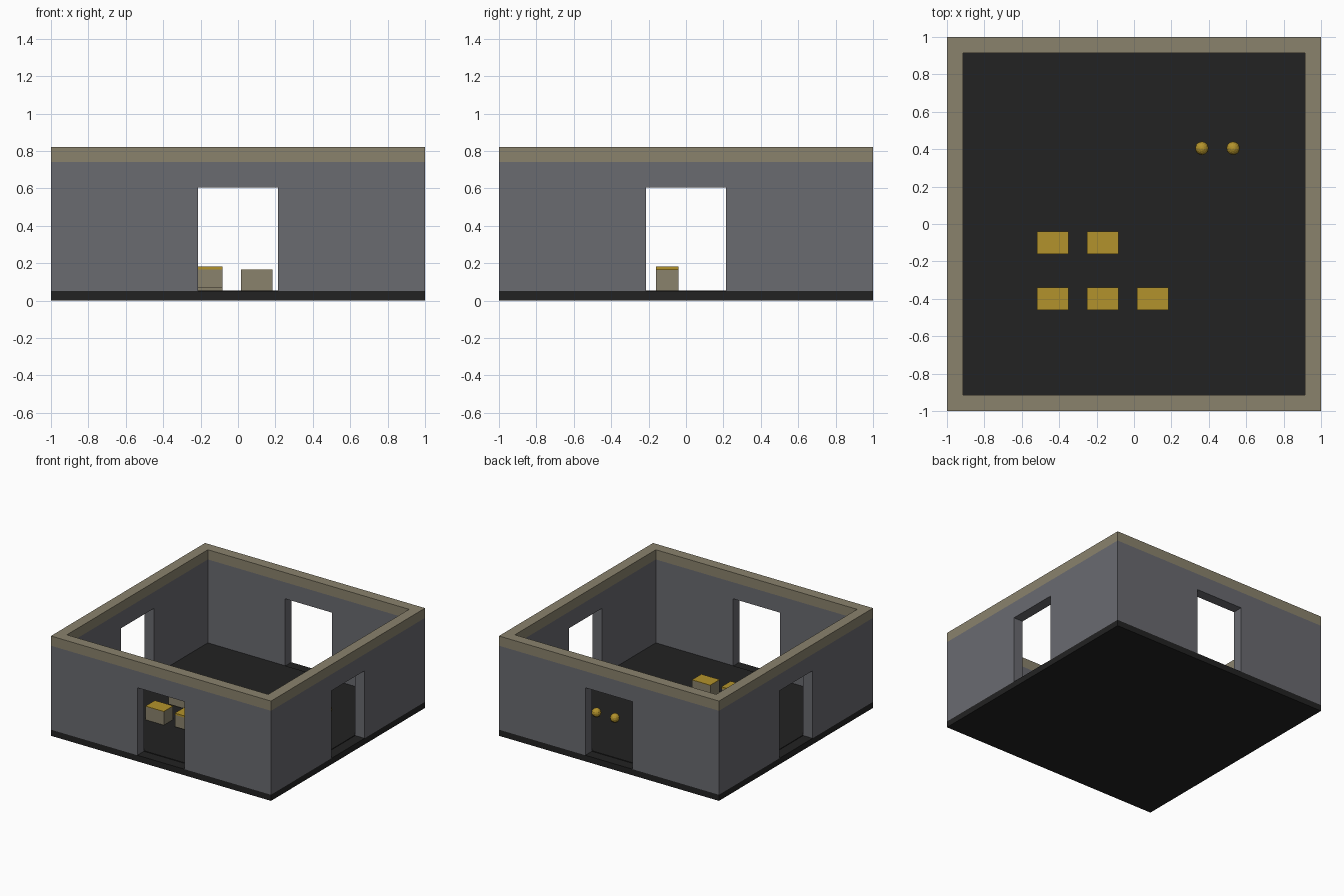
import bpy, bmesh, math
from mathutils import Matrix, Vector

if "Cube" in bpy.data.objects:
    bpy.data.objects.remove(bpy.data.objects["Cube"])


def material(name, rgb):
    m = bpy.data.materials.new(name)
    m.diffuse_color = (*rgb, 1)
    m.use_nodes = True
    m.node_tree.nodes["Principled BSDF"].inputs["Base Color"].default_value = m.diffuse_color
    return m


DARK = material("dark floor", (0.016, 0.016, 0.016))
WALL = material("grey wall", (0.143, 0.145, 0.163))
TAN = material("tan trim", (0.255, 0.225, 0.152))
GOLD = material("gold", (0.45, 0.29, 0.025))

T = 0.085      # wall thickness
FLOOR = 0.055  # inner floor height


def finish(name, bm, mat):
    bmesh.ops.recalc_face_normals(bm, faces=bm.faces[:])
    me = bpy.data.meshes.new(name)
    bm.to_mesh(me)
    bm.free()
    me.materials.append(mat)
    ob = bpy.data.objects.new(name, me)
    bpy.context.collection.objects.link(ob)
    return ob


def box(name, cx, cy, sx, sy, z0, z1, mat):
    bm = bmesh.new()
    bmesh.ops.create_cube(bm, size=1, matrix=Matrix.Translation((cx, cy, (z0 + z1) / 2))
                          @ Matrix.Diagonal((sx, sy, z1 - z0, 1)))
    return finish(name, bm, mat)


def wall(name, half, angle):
    """Wall outline with a doorway, extruded inward and turned to its side."""
    d, z0, zd, z1 = 0.215, 0.05, 0.605, 0.74
    outline = [(-half, z0), (-d, z0), (-d, zd), (d, zd),
               (d, z0), (half, z0), (half, z1), (-half, z1)]
    bm = bmesh.new()
    face = bm.faces.new([bm.verts.new((x, -1, z)) for x, z in outline])
    ext = bmesh.ops.extrude_face_region(bm, geom=[face])
    moved = [v for v in ext["geom"] if isinstance(v, bmesh.types.BMVert)]
    bmesh.ops.translate(bm, verts=moved, vec=Vector((0, T, 0)))
    bmesh.ops.rotate(bm, verts=bm.verts[:], cent=(0, 0, 0),
                     matrix=Matrix.Rotation(angle, 3, 'Z'))
    return finish(name, bm, WALL)


# Base slab and slightly raised inner floor
box("base_slab", 0, 0, 2, 2, 0, 0.05, DARK)
box("inner_floor", 0, 0, 2 - 2 * T, 2 - 2 * T, 0.04, FLOOR, DARK)

# Four walls, each with a doorway
for i, side in enumerate(("front", "right", "back", "left")):
    wall(side + "_wall", 1 if i % 2 == 0 else 1 - T, i * math.pi / 2)

# Trim frame around the top of the walls
bm = bmesh.new()
rings = []
for r, z in ((1, 0.74), (1, 0.82), (1 - T, 0.82), (1 - T, 0.74)):
    rings.append([bm.verts.new((sx * r, sy * r, z))
                  for sx, sy in ((-1, -1), (1, -1), (1, 1), (-1, 1))])
for a in range(4):
    p, q = rings[a], rings[(a + 1) % 4]
    for b in range(4):
        c = (b + 1) % 4
        bm.faces.new((p[b], p[c], q[c], q[b]))
finish("top_trim", bm, TAN)

# Five crates with gold lids, every second one slightly raised
for i in range(5):
    x, y = -0.435 + 0.2675 * (i % 3), -0.4 + 0.3 * (i // 3)
    z = FLOOR + 0.014 * (i % 2)
    lid = 0.014 if i % 2 else 0.004
    box(f"crate_{i + 1}", x, y, 0.167, 0.122, z, z + 0.112 - lid, TAN)
    box(f"crate_lid_{i + 1}", x, y, 0.167, 0.122, z + 0.112 - lid, z + 0.112, GOLD)

# Two small balls on the floor
for i, x in enumerate((0.363, 0.53)):
    bm = bmesh.new()
    bmesh.ops.create_uvsphere(bm, u_segments=12, v_segments=8, radius=0.036,
                              matrix=Matrix.Translation((x, 0.405, FLOOR + 0.036)))
    finish(f"ball_{i + 1}", bm, GOLD)
